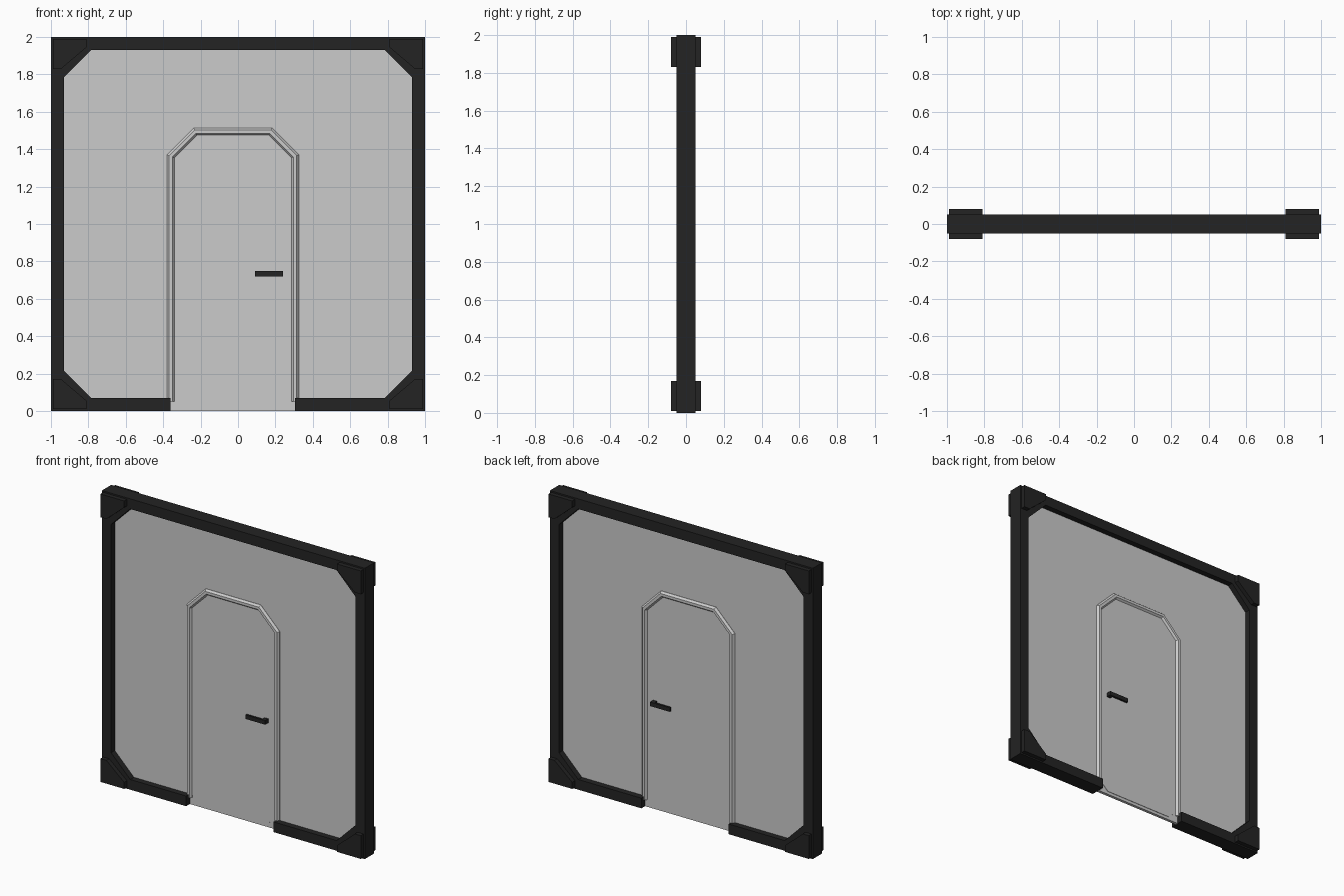
import bpy, bmesh
from mathutils import Vector

if "Cube" in bpy.data.objects:
    bpy.data.objects.remove(bpy.data.objects["Cube"])

dark = bpy.data.materials.new("dark_frame")
dark.diffuse_color = (0.017, 0.017, 0.017, 1)
dark.use_nodes = True
dark.node_tree.nodes["Principled BSDF"].inputs["Base Color"].default_value = dark.diffuse_color


def finish(name, bm, mat=None):
    bmesh.ops.recalc_face_normals(bm, faces=bm.faces)
    me = bpy.data.meshes.new(name)
    bm.to_mesh(me)
    bm.free()
    ob = bpy.data.objects.new(name, me)
    bpy.context.collection.objects.link(ob)
    if mat:
        me.materials.append(mat)
    return ob


def prism(name, pts, y0, y1, mat=None):
    """Extrude an x/z outline from y0 to y1."""
    bm = bmesh.new()
    a = [bm.verts.new((x, y0, z)) for x, z in pts]
    b = [bm.verts.new((x, y1, z)) for x, z in pts]
    bm.faces.new(a)
    bm.faces.new(b[::-1])
    n = len(pts)
    for i in range(n):
        j = (i + 1) % n
        bm.faces.new((a[i], a[j], b[j], b[i]))
    return finish(name, bm, mat)


def rect(x0, x1, z0, z1):
    return [(x0, z0), (x1, z0), (x1, z1), (x0, z1)]


def sweep(name, path, profile):
    """Sweep a closed (offset, y) profile along an x/z path with mitred corners."""
    P = [Vector(p) for p in path]
    dirs = [(b - a).normalized() for a, b in zip(P, P[1:])]
    norm = [Vector((-d.y, d.x)) for d in dirs]
    bm = bmesh.new()
    rings = []
    for i, p in enumerate(P):
        n1, n2 = norm[max(i - 1, 0)], norm[min(i, len(norm) - 1)]
        m = (n1 + n2) / (1 + n1.dot(n2))
        rings.append([bm.verts.new((p.x + m.x * o, y, p.y + m.y * o)) for o, y in profile])
    k = len(profile)
    for r, s in zip(rings, rings[1:]):
        for i in range(k):
            j = (i + 1) % k
            bm.faces.new((r[i], r[j], s[j], s[i]))
    bm.faces.new(rings[0])
    bm.faces.new(rings[-1][::-1])
    return finish(name, bm)


# Outer frame beams; the bottom one is interrupted by the doorway
D = 0.05
prism("left_beam", rect(-1, -0.93, 0, 2), -D, D, dark)
prism("right_beam", rect(0.93, 1, 0, 2), -D, D, dark)
prism("top_beam", rect(-0.93, 0.93, 1.93, 2), -D, D, dark)
prism("bottom_beam_left", rect(-0.93, -0.36, 0, 0.07), -D, D, dark)
prism("bottom_beam_right", rect(0.305, 0.93, 0, 0.07), -D, D, dark)

# Corner gussets and the thicker corner blocks
gusset = [(0.93, 0.93), (0.785, 0.93), (0.93, 0.785)]
block = [(0.99, 0.99), (0.81, 0.99), (0.81, 0.945), (0.945, 0.83), (0.99, 0.83)]
for sx in (-1, 1):
    for sz in (-1, 1):
        prism("corner_gusset", [(sx * x, 1 + sz * z) for x, z in gusset], -D, D, dark)
        prism("corner_block", [(sx * x, 1 + sz * z) for x, z in block], -0.08, 0.08, dark)

# Wall sheet with a tongue reaching the floor in the doorway
prism("wall_panel", [(-0.93, 0.07), (-0.36, 0.07), (-0.36, 0), (0.305, 0), (0.305, 0.07),
                     (0.93, 0.07), (0.93, 1.93), (-0.93, 1.93)], -0.01, 0.01)

# Door slab with clipped corners
prism("door", [(-0.28, 0.02), (0.23, 0.02), (0.285, 0.07), (0.285, 1.355), (0.165, 1.475),
               (-0.22, 1.475), (-0.34, 1.355), (-0.34, 0.07)], -0.013, 0.013)

# Bevelled door trim
half = [(-0.02, 0.012), (-0.009, 0.026), (0.009, 0.026), (0.02, 0.012)]
sweep("door_trim", [(-0.36, 0.05), (-0.36, 1.362), (-0.228, 1.494), (0.173, 1.494),
                    (0.305, 1.362), (0.305, 0.05)],
      half + [(o, -y) for o, y in half[::-1]])

# L-shaped lever handles on both sides
for s, side in ((-1, "front"), (1, "back")):
    prism("handle_lever_" + side, rect(0.09, 0.24, 0.72, 0.748), s * 0.034, s * 0.048, dark)
    prism("handle_stem_" + side, rect(0.212, 0.24, 0.72, 0.748), s * 0.01, s * 0.034, dark)
